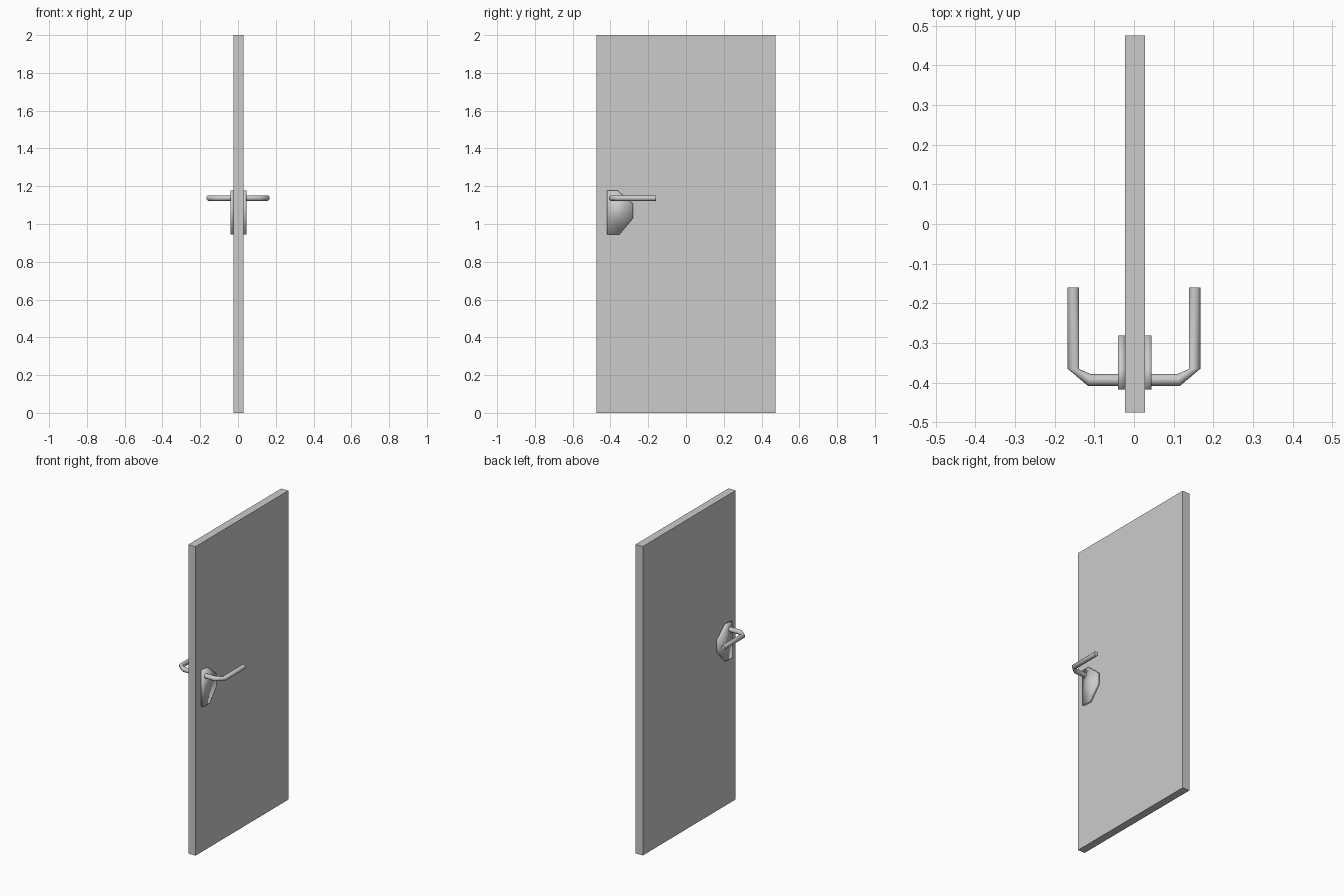
import bpy, bmesh
from math import sin, cos, pi
from mathutils import Vector

if "Cube" in bpy.data.objects:
    bpy.data.objects.remove(bpy.data.objects["Cube"])


def finish(bm, name):
    bmesh.ops.recalc_face_normals(bm, faces=bm.faces)
    me = bpy.data.meshes.new(name)
    bm.to_mesh(me)
    bm.free()
    ob = bpy.data.objects.new(name, me)
    bpy.context.collection.objects.link(ob)
    return ob


def loft(name, rings):
    """Skin a list of matching closed rings and cap both ends."""
    bm = bmesh.new()
    loops = [[bm.verts.new(p) for p in ring] for ring in rings]
    n = len(loops[0])
    for a, b in zip(loops, loops[1:]):
        for i in range(n):
            j = (i + 1) % n
            bm.faces.new((a[i], a[j], b[j], b[i]))
    bm.faces.new(loops[0])
    bm.faces.new(loops[-1])
    return finish(bm, name)


# Door slab
X0, X1 = -0.023, 0.028
slab = [(-0.475, 0), (0.475, 0), (0.475, 2), (-0.475, 2)]
loft("door_slab", [[(x, y, z) for y, z in slab] for x in (X0, X1)])

# Angular plate outline (y, z)
PLATE = [(-0.417, 0.945), (-0.352, 0.945), (-0.281, 1.03),
         (-0.281, 1.107), (-0.362, 1.177), (-0.417, 1.177)]

# Lever path stations: centre (x, y), across-direction (x, y)
LEVER = [((0.03, -0.393), (0, 1)),
         ((0.1125, -0.393), (-0.23, 1)),
         ((0.153, -0.365), (-1, -0.06)),
         ((0.153, -0.16), (-1, 0))]
R, SIDES, LEVER_Z = 0.015, 16, 1.137

for side, s, face, outer in (("right", 1, X1, 0.044), ("left", -1, X0, -0.040)):
    # Backing plate on the door face
    plate = loft(side + "_handle_plate",
                 [[(x, y, z) for y, z in PLATE] for x in (face, outer)])
    plate.data.polygons.foreach_set("use_smooth", [True] * len(plate.data.polygons))

    # Bent round lever
    rings = []
    for (cx, cy), across in LEVER:
        d = Vector(across)
        ring = []
        for i in range(SIDES):
            a = 2 * pi * i / SIDES
            p = Vector((cx, cy)) + d * R * cos(a)
            ring.append((s * p.x, p.y, LEVER_Z + R * sin(a)))
        rings.append(ring)
    lever = loft(side + "_lever", rings)
    bpy.ops.object.select_all(action='DESELECT')
    lever.select_set(True)
    bpy.context.view_layer.objects.active = lever
    bpy.ops.object.shade_smooth_by_angle(angle=pi / 3)
